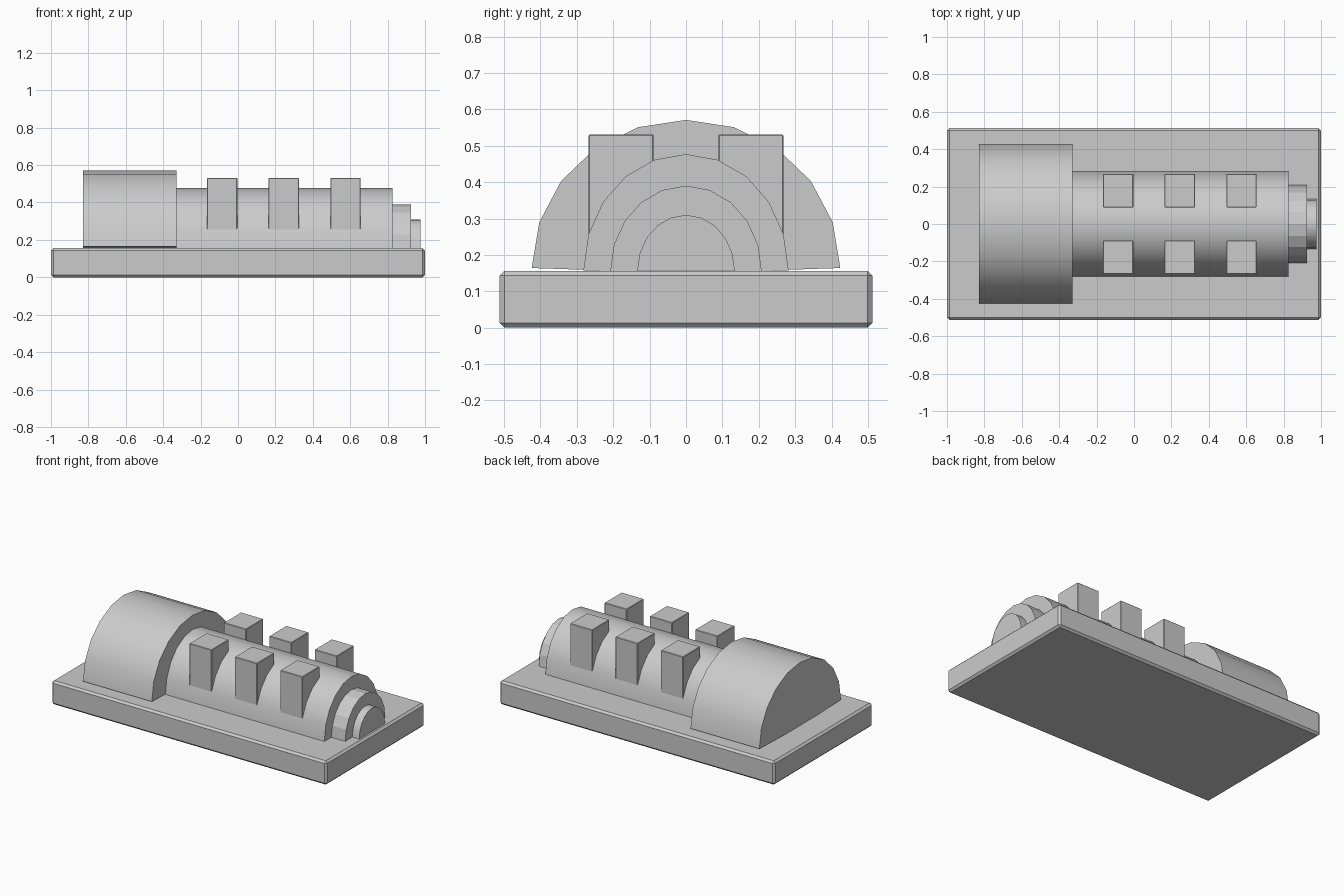
import bpy, bmesh, math

if "Cube" in bpy.data.objects:
    bpy.data.objects.remove(bpy.data.objects["Cube"])


def make_object(name, bm, bevel=0.0, smooth=False):
    bmesh.ops.recalc_face_normals(bm, faces=bm.faces)
    mesh = bpy.data.meshes.new(name)
    bm.to_mesh(mesh)
    bm.free()
    ob = bpy.data.objects.new(name, mesh)
    bpy.context.collection.objects.link(ob)
    if bevel:
        mod = ob.modifiers.new("bevel", 'BEVEL')
        mod.width = bevel
        mod.segments = 1
    if smooth:
        bpy.ops.object.select_all(action='DESELECT')
        bpy.context.view_layer.objects.active = ob
        ob.select_set(True)
        bpy.ops.object.shade_smooth_by_angle(angle=math.radians(30))
    return ob


def box(name, x0, x1, y0, y1, z0, z1, bevel):
    bm = bmesh.new()
    bmesh.ops.create_cube(bm, size=1)
    for v in bm.verts:
        v.co.x = (x0 + x1) / 2 + v.co.x * (x1 - x0)
        v.co.y = (y0 + y1) / 2 + v.co.y * (y1 - y0)
        v.co.z = (z0 + z1) / 2 + v.co.z * (z1 - z0)
    return make_object(name, bm, bevel)


def half_barrel(name, x0, x1, ry, z0, height, sag, smooth=True):
    # half ellipse in the yz plane, slightly bowed underneath, extruded along x
    bm = bmesh.new()
    pts = [(ry * math.cos(math.pi * i / 10), z0 + height * math.sin(math.pi * i / 10))
           for i in range(11)] + [(0, z0 - sag)]
    face = bm.faces.new([bm.verts.new((x0, y, z)) for y, z in pts])
    ext = bmesh.ops.extrude_face_region(bm, geom=[face], use_keep_orig=True)
    new = [g for g in ext["geom"] if isinstance(g, bmesh.types.BMVert)]
    bmesh.ops.translate(bm, verts=new, vec=(x1 - x0, 0, 0))
    return make_object(name, bm, smooth=smooth)


# Base slab with chamfered edges
box("base_slab", -1, 1, -0.512, 0.512, 0, 0.156, 0.013)

# Stepped half-round body, large end to nose
half_barrel("large_drum", -0.83, -0.33, 0.424, 0.164, 0.407, 0.014)
half_barrel("main_body", -0.33, 0.825, 0.282, 0.157, 0.32, 0.003)
half_barrel("collar", 0.825, 0.925, 0.208, 0.156, 0.234, 0.003, smooth=False)
half_barrel("nose", 0.925, 0.975, 0.134, 0.156, 0.154, 0.003)

# Two mirrored rows of three blocks
for i, x in enumerate((-0.085, 0.245, 0.575)):
    for side, s in (("left", 1), ("right", -1)):
        y0, y1 = sorted((s * 0.089, s * 0.268))
        box(f"block_{side}_{i + 1}", x - 0.081, x + 0.081, y0, y1, 0.17, 0.531, 0.003)
